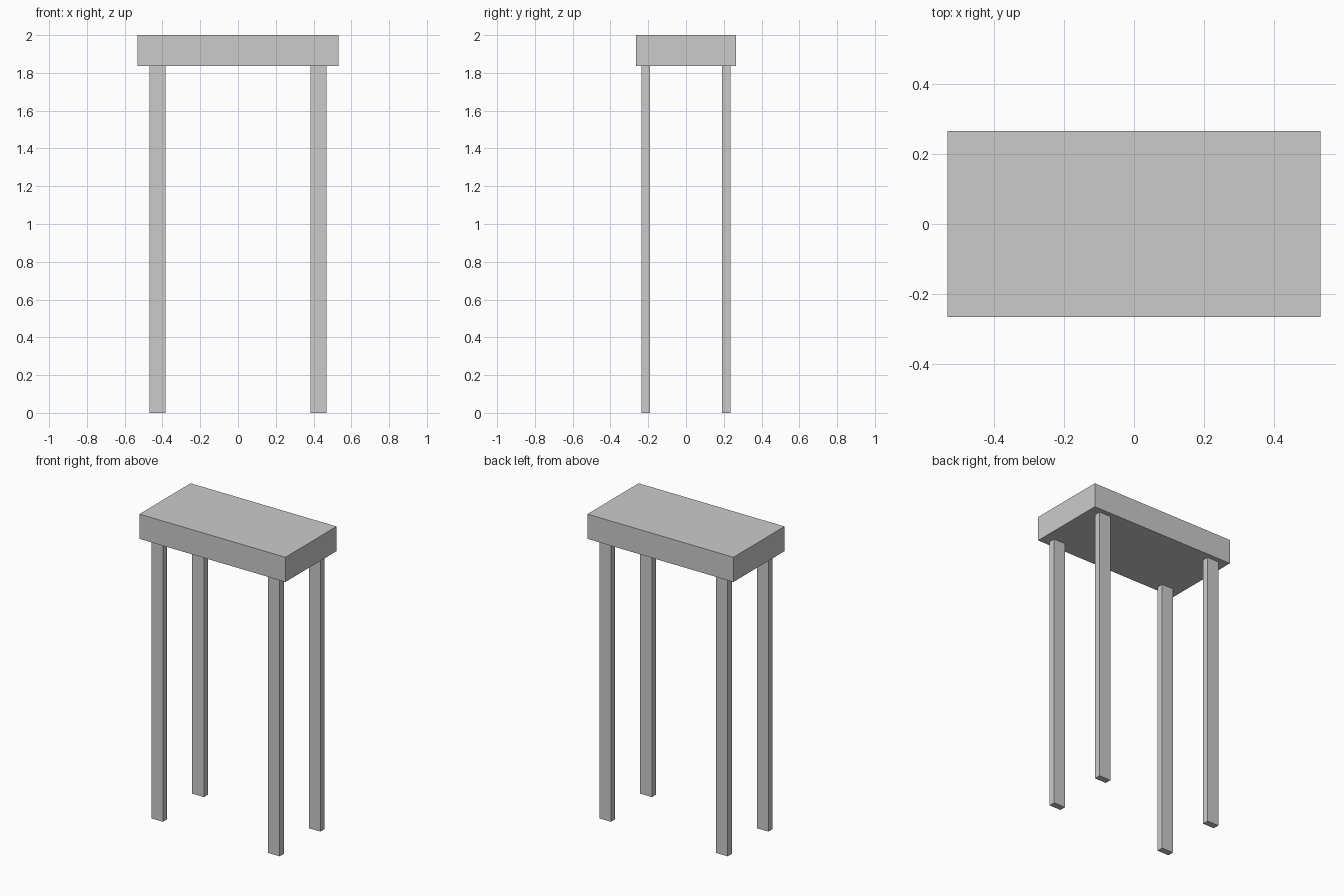
import bpy

if "Cube" in bpy.data.objects:
    bpy.data.objects.remove(bpy.data.objects["Cube"])


def box(name, center, size):
    """Add an axis-aligned box with its size baked into the mesh."""
    bpy.ops.mesh.primitive_cube_add(size=1, location=center)
    obj = bpy.context.object
    obj.name = name
    obj.scale = size
    bpy.ops.object.transform_apply(location=False, rotation=False, scale=True)
    return obj


HEIGHT = 2.0
TOP_THICKNESS = 0.163
LEG_HEIGHT = HEIGHT - TOP_THICKNESS

# Thick rectangular top
box("table_top", (0, 0, HEIGHT - TOP_THICKNESS / 2), (1.064, 0.532, TOP_THICKNESS))

# Four straight legs, inset from the corners
for side, x in (("left", -0.4255), ("right", 0.4255)):
    for end, y in (("front", -0.213), ("back", 0.213)):
        box(f"{end}_{side}_leg", (x, y, LEG_HEIGHT / 2), (0.085, 0.0426, LEG_HEIGHT))
